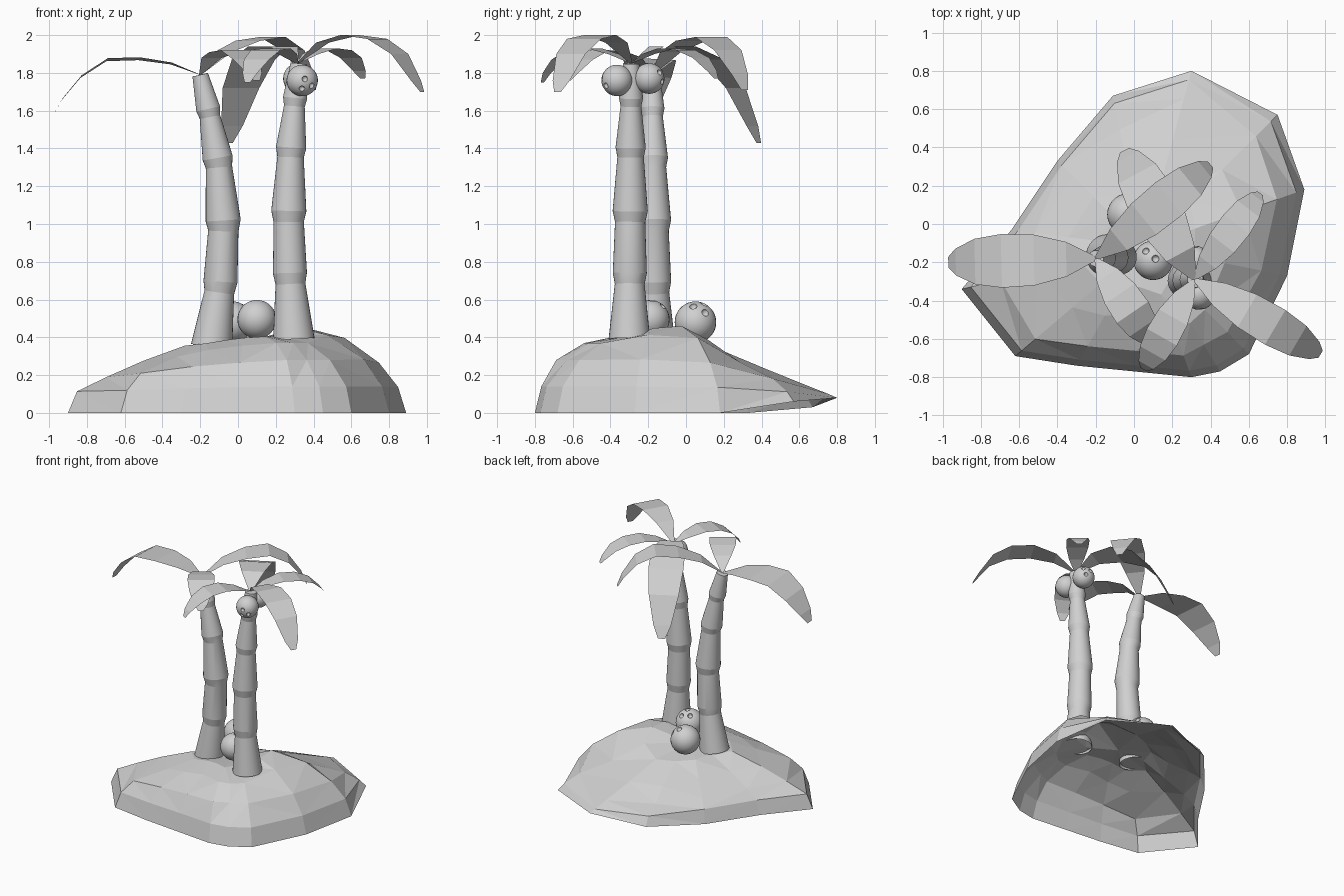
import bpy, bmesh, math, random
from mathutils import Vector

random.seed(4)
cube = bpy.data.objects.get("Cube")
if cube:
    bpy.data.objects.remove(cube)

grey = bpy.data.materials.new("light_grey")
grey.use_nodes = True
shade = (0.63, 0.63, 0.63, 1)
grey.diffuse_color = shade
grey.node_tree.nodes["Principled BSDF"].inputs["Base Color"].default_value = shade


def finish(name, bm, smooth=None):
    mesh = bpy.data.meshes.new(name)
    bm.to_mesh(mesh)
    bm.free()
    mesh.materials.append(grey)
    obj = bpy.data.objects.new(name, mesh)
    bpy.context.collection.objects.link(obj)
    if smooth:
        bpy.ops.object.select_all(action="DESELECT")
        obj.select_set(True)
        bpy.context.view_layer.objects.active = obj
        bpy.ops.object.shade_smooth_by_angle(angle=math.radians(smooth))
    return obj


def bridge(bm, low, high):
    n = len(low)
    for i in range(n):
        j = (i + 1) % n
        bm.faces.new((low[i], low[j], high[j], high[i]))


# Island: faceted open shell; each shore point is x, y, z, steepness
def island():
    shore = [(-.9, -.34, 0, .35), (-.62, -.69, 0, .5), (-.3, -.74, 0, .75),
             (0, -.77, 0, .9), (.3, -.8, 0, 1), (.45, -.77, 0, 1),
             (.6, -.68, 0, 1), (.8, -.27, 0, 1), (.89, .18, 0, .9),
             (.75, .57, .06, .3), (.3, .8, .08, 0), (-.11, .67, .03, 0),
             (-.4, .33, 0, .15), (-.64, -.03, 0, .25)]
    rings = [(.95, .1, .14), (.81, .14, .28), (.58, .225, .37), (.34, .33, .405)]
    centre = Vector((.05, -.12, .37))
    crest = Vector((.42, -.04))
    bm = bmesh.new()
    prev = [bm.verts.new(p[:3]) for p in shore]
    for f, gentle, steep in rings:
        ring = []
        for x, y, z, s in shore:
            g = f + random.uniform(-.04, .04) * (f < .9)
            p = centre.lerp(Vector((x, y, 0)), g)
            p.z = gentle + (steep - gentle) * s
            p.z += .09 * max(0, 1 - (p.xy - crest).length / .33)
            ring.append(bm.verts.new(p))
        bridge(bm, prev, ring)
        prev = ring
    top = bm.verts.new(centre)
    for i in range(len(prev)):
        bm.faces.new((prev[i], prev[(i + 1) % len(prev)], top))
    bmesh.ops.triangulate(bm, faces=bm.faces[:])
    finish("island", bm)


# Trunk: flared segments separated by short undercut bands, following a bent axis
RADII = [.11, .079, .09, .08, .093, .07, .08, .055, .064, .042]
RISE = [0, .2, .24, .425, .465, .66, .695, .845, .875, 1]


def trunk(name, foot, top, bend):
    foot, top = Vector(foot), Vector(top)
    axis = []
    for t in RISE:
        p = foot.lerp(top, t)
        p.x += bend * math.sin(math.pi * t)
        axis.append(p)
    bm = bmesh.new()
    prev = None
    for i, (p, r) in enumerate(zip(axis, RADII)):
        way = axis[min(i + 1, 9)] - axis[max(i - 1, 0)]
        turn = Vector((0, 0, 1)).rotation_difference(way)
        ring = []
        for k in range(32):
            a = math.tau * k / 32
            ring.append(bm.verts.new(p + turn @ Vector((r * math.cos(a), r * math.sin(a), 0))))
        if prev:
            bridge(bm, prev, ring)
        prev = ring
    bm.faces.new(prev)
    finish(name, bm, 12)


# Leaf: strip arching from the crown to a rounded drooping tip, one edge tilted up
ALONG = [0, .2, .42, .64, .82, .95, 1]
WIDTH = [.08, .65, .95, 1, .85, .5, .2]


def leaf(name, crown, tip, heights, half, tilt):
    root = Vector(crown)
    run = Vector((tip[0] - root.x, tip[1] - root.y, 0))
    side = Vector((-run.y, run.x, 0)).normalized() * half
    side.z = tilt
    bm = bmesh.new()
    prev = None
    for t, w, h in zip(ALONG, WIDTH, heights):
        p = root + run * t
        p.z = h
        pair = [bm.verts.new(p - side * w), bm.verts.new(p + side * w)]
        if prev:
            bm.faces.new((prev[0], pair[0], pair[1], prev[1]))
        prev = pair
    finish(name, bm)


# Coconut: sphere with three shallow dents grouped around one direction
def coconut(name, centre, r, face):
    centre, face = Vector(centre), Vector(face).normalized()
    bm = bmesh.new()
    bmesh.ops.create_uvsphere(bm, u_segments=28, v_segments=18, radius=r)
    bmesh.ops.translate(bm, verts=bm.verts, vec=centre)
    nut = finish(name, bm, 30)
    a = face.orthogonal().normalized()
    b = face.cross(a)
    cut = bmesh.new()
    for k in range(3):
        ang = math.tau * k / 3
        d = (face + .42 * (a * math.cos(ang) + b * math.sin(ang))).normalized()
        made = bmesh.ops.create_uvsphere(cut, u_segments=12, v_segments=8, radius=r * .19)
        bmesh.ops.translate(cut, verts=made["verts"], vec=centre + d * r)
    cutter = finish("dent_cutter", cut)
    cutter.hide_render = True
    mod = nut.modifiers.new("dents", "BOOLEAN")
    mod.operation = "DIFFERENCE"
    mod.solver = "EXACT"
    mod.object = cutter
    bpy.context.view_layer.objects.active = nut
    bpy.ops.object.modifier_apply(modifier="dents")
    bpy.data.objects.remove(cutter)


island()
trunk("right_palm_trunk", (.295, -.3, .39), (.32, -.29, 1.85), -.038)
trunk("left_palm_trunk", (-.14, -.165, .35), (-.2, -.18, 1.79), .09)

CROWN_A = (.315, -.29)
CROWN_B = (-.2, -.18)
LEAVES = [
    ("right_palm_front_leaf", CROWN_A, (.975, -.68), (1.85, 1.96, 2, 1.98, 1.9, 1.76, 1.7), .105, 0),
    ("right_palm_side_leaf", CROWN_A, (.66, .16), (1.85, 1.9, 1.93, 1.92, 1.88, 1.81, 1.77), .085, 0),
    ("right_palm_inner_leaf", CROWN_A, (.05, -.76), (1.85, 1.9, 1.93, 1.92, 1.87, 1.8, 1.75), .09, 0),
    ("right_palm_back_leaf", CROWN_A, (-.05, .385), (1.85, 1.94, 1.94, 1.87, 1.72, 1.52, 1.43), .13, 0),
    ("left_palm_outer_leaf", CROWN_B, (-.97, -.2), (1.79, 1.85, 1.875, 1.87, 1.78, 1.66, 1.59), .14, .008),
    ("left_palm_back_leaf", CROWN_B, (.4, .31), (1.79, 1.91, 1.97, 1.99, 1.92, 1.79, 1.71), .11, 0),
    ("left_palm_front_leaf", CROWN_B, (.1, -.62), (1.79, 1.88, 1.91, 1.92, 1.87, 1.8, 1.76), .1, 0),
]
for name, crown, tip, heights, half, tilt in LEAVES:
    leaf(name, (*crown, 0), tip, heights, half, tilt)

coconut("ground_coconut_front", (.1, -.19, .495), .103, (0, .5, 1))
coconut("ground_coconut_back", (-.03, .05, .48), .11, (.6, .3, .8))
coconut("hanging_coconut_front", (.34, -.365, 1.76), .083, (.3, -1, -.3))
coconut("hanging_coconut_back", (.32, -.195, 1.77), .081, (.4, 1, .2))
